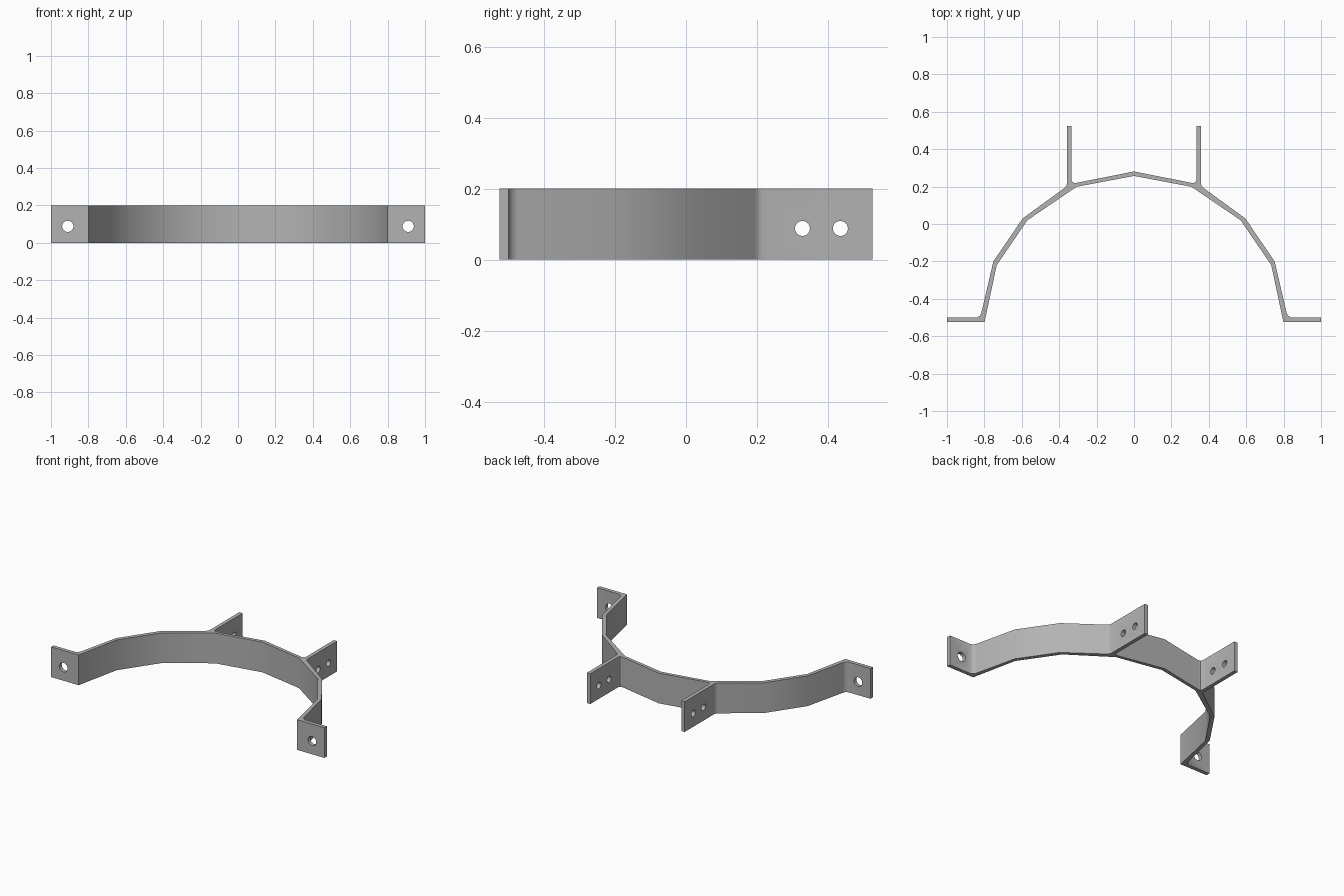
import bpy, bmesh, math
from mathutils import Matrix

old = bpy.data.objects.get("Cube")
if old:
    bpy.data.objects.remove(old, do_unlink=True)

HEIGHT = 0.2
HOLE_Z = 0.088

steel = bpy.data.materials.new("grey steel")
steel.use_nodes = True
colour = (0.45, 0.45, 0.45, 1)
steel.diffuse_color = colour
steel.node_tree.nodes["Principled BSDF"].inputs["Base Color"].default_value = colour


def finish(bm, name):
    bmesh.ops.recalc_face_normals(bm, faces=bm.faces)
    mesh = bpy.data.meshes.new(name)
    bm.to_mesh(mesh)
    bm.free()
    mesh.materials.append(steel)
    obj = bpy.data.objects.new(name, mesh)
    bpy.context.collection.objects.link(obj)
    return obj


# Left half of the plan outline: outer side, rear tab, foot, then inner side
outer = [(0, 0.281), (0.312, 0.219), (0.327, 0.222), (0.333, 0.234),
         (0.333, 0.525), (0.358, 0.525), (0.358, 0.215), (0.362, 0.203),
         (0.37, 0.194), (0.595, 0.03), (0.752, -0.2), (0.816, -0.475),
         (0.823, -0.49), (0.84, -0.5), (1, -0.5), (1, -0.525)]
inner = [(0.799, -0.525), (0.734, -0.22), (0.57, 0.02), (0.307, 0.199), (0, 0.257)]
half = outer + inner
outline = half + [(-x, y) for x, y in reversed(half[1:-1])]

# Bent strap with its feet and rear tabs, extruded upward
bm = bmesh.new()
base = bm.faces.new([bm.verts.new((x, y, 0)) for x, y in outline])
top = bmesh.ops.extrude_face_region(bm, geom=[base])["geom"]
bmesh.ops.translate(bm, vec=(0, 0, HEIGHT),
                    verts=[v for v in top if isinstance(v, bmesh.types.BMVert)])
bracket = finish(bm, "strap_bracket")

# Bolt holes: one through each foot, two through each tab
bm = bmesh.new()


def drill(x, y, radius, axis):
    turn = Matrix.Rotation(math.pi / 2, 4, axis)
    bmesh.ops.create_cone(bm, cap_ends=True, segments=32, radius1=radius,
                          radius2=radius, depth=0.1,
                          matrix=Matrix.Translation((x, y, HOLE_Z)) @ turn)


for side in (-1, 1):
    drill(side * 0.91, -0.5125, 0.03, 'X')
    for y in (0.328, 0.435):
        drill(side * 0.3455, y, 0.021, 'Y')
cutter = finish(bm, "hole_cutter")

cut = bracket.modifiers.new("bolt holes", 'BOOLEAN')
cut.operation = 'DIFFERENCE'
cut.solver = 'EXACT'
cut.object = cutter
bpy.context.view_layer.objects.active = bracket
bpy.ops.object.select_all(action='DESELECT')
bracket.select_set(True)
bpy.ops.object.modifier_apply(modifier=cut.name)
bpy.data.objects.remove(cutter, do_unlink=True)
bpy.ops.object.shade_smooth_by_angle(angle=math.radians(35))
